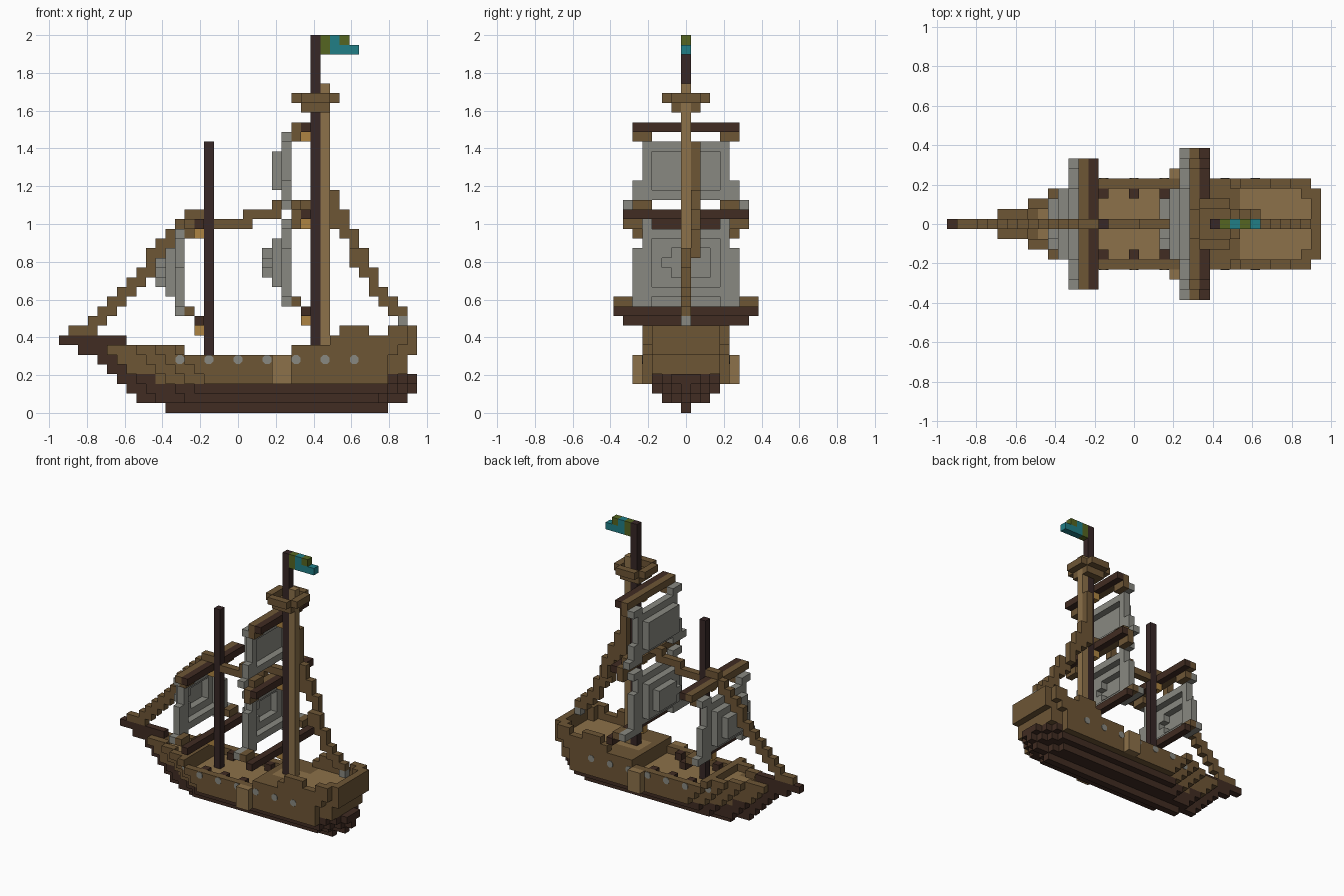
import bpy, bmesh, math

V = 2 / 39  # edge length of one block

if "Cube" in bpy.data.objects:
    bpy.data.objects.remove(bpy.data.objects["Cube"])


def material(name, rgb):
    m = bpy.data.materials.new(name)
    m.use_nodes = True
    m.diffuse_color = (*rgb, 1)
    m.node_tree.nodes["Principled BSDF"].inputs["Base Color"].default_value = (*rgb, 1)
    return m


brown = material("brown wood", (0.155, 0.092, 0.036))
dark = material("dark wood", (0.052, 0.025, 0.016))
pole = material("mast wood", (0.038, 0.02, 0.019))
tan = material("light wood", (0.265, 0.165, 0.067))
gold = material("golden wood", (0.42, 0.23, 0.055))
grey = material("grey cloth", (0.25, 0.25, 0.22))
green = material("green", (0.09, 0.13, 0.015))
teal = material("teal", (0.015, 0.21, 0.24))


def box(x, y, z):
    """Set of grid cells; every range is inclusive, a single number is one cell."""
    rx, ry, rz = [range(r[0], r[1] + 1) if isinstance(r, tuple) else (r,) for r in (x, y, z)]
    return {(i, j, k) for i in rx for j in ry for k in rz}


def both(x, y, z):
    """Cells mirrored across the centre line."""
    cells = box(x, y, z)
    return cells | {(i, -j, k) for i, j, k in cells}


def chain(spans, y=0):
    cells = set()
    for x, z in spans:
        cells |= box(x, y, z)
    return cells


def build(name, mat, cells):
    """Blocky object made of the outer faces of its cells."""
    bm = bmesh.new()
    cache = {}

    def vert(p):
        if p not in cache:
            cache[p] = bm.verts.new(((p[0] - .5) * V, (p[1] - .5) * V, p[2] * V))
        return cache[p]

    for c in cells:
        for axis in range(3):
            for side in (0, 1):
                n = list(c)
                n[axis] += 2 * side - 1
                if tuple(n) in cells:
                    continue
                loop = []
                for a, b in ((0, 0), (1, 0), (1, 1), (0, 1)):
                    p = list(c)
                    p[axis] += side
                    p[(axis + 1) % 3] += a
                    p[(axis + 2) % 3] += b
                    loop.append(vert(tuple(p)))
                bm.faces.new(loop if side else loop[::-1])
    me = bpy.data.meshes.new(name)
    bm.to_mesh(me)
    bm.free()
    me.materials.append(mat)
    ob = bpy.data.objects.new(name, me)
    bpy.context.collection.objects.link(ob)


def bow_width(i):
    """Half breadth of the rail line at a station."""
    for limit, w in ((-14, 0), (-11, 1), (-9, 2), (-7, 3)):
        if i <= limit:
            return w
    return 4


# Last station at full breadth for each layer above the keel
full_end = (15, 14, 15, 15, 15, 15, 16, 17, 17)


def breadth(i, z):
    """Half breadth of a layer: finer towards the bow, the stern and the keel."""
    w = min(bow_width(i - max(0, 6 - z)), z + 1)
    past = max(0, i - full_end[z])
    return max(0, w - (past if z < 4 else min(past, 1)))


def layer(start, end, z):
    cells = set()
    for i in range(start, end + 1):
        cells |= box(i, (-breadth(i, z), breadth(i, z)), z)
    return cells


# Lower hull: stepped keel layers, pointed at bow and stern
keel = box((-7, 15), 0, 0) | box((-18, -12), 0, 7)
for start, end, z in ((-10, 17, 1), (-11, 18, 2), (-12, -9, 3), (16, 18, 3),
                      (-13, -12, 4), (-14, -13, 5), (-16, -14, 6)):
    keel |= layer(start, end, z)
build("keel", dark, keel)


# Upper hull: solid planking up to the deck, then rails of varying height
def rail_top(i):
    for limit, top in ((-6, 6), (5, 5), (9, 6), (10, 7), (13, 8), (15, 7)):
        if i <= limit:
            return top
    return 8


def deck_level(i):
    return 5 if i < -5 else 4 if i < 6 else 6


hull, deck = set(), set()
for z, start, end in ((3, -8, 15), (4, -11, 17), (5, -12, 17), (6, -13, 18),
                      (7, 10, 18), (8, 10, 18)):
    for i, j, k in layer(start, end, z):
        if k > rail_top(i):
            continue
        if abs(j) == breadth(i, k) or i in (-13, 6, 18) or k < deck_level(i):
            hull.add((i, j, k))
        elif k == deck_level(i):
            (hull if 6 < i < 11 and abs(j) > 1 else deck).add((i, j, k))
hull |= box(-6, (-3, 3), (5, 6)) | both(17, 3, (7, 8))
build("hull", brown, hull)
build("deck", tan, deck - hull)
build("side_planks", tan, both((4, 5), 5, (3, 5)))

# Guns and round gun ports
build("guns", dark, both(-3, 3, 5) | both(0, 3, 5) | both(3, 3, 5))
for i in range(-6, 13, 3):
    for side in (-1, 1):
        bpy.ops.mesh.primitive_cylinder_add(
            vertices=8, radius=V * .5, depth=.006,
            location=(i * V, side * (breadth(i, 5) + .5) * V, 5.5 * V),
            rotation=(math.pi / 2, math.pi / 8, 0))
        port = bpy.context.object
        port.name = "gun_port"
        port.data.materials.append(grey)

# Masts and lookout
build("fore_mast", pole, box(-3, 0, (5, 27)))
build("main_mast", pole, box(8, 0, (5, 38)))
build("main_mast_back", tan, box(9, 0, (7, 33)))
rim = box((6, 10), (-2, 2), 32) - box((7, 9), (-1, 1), 32)
rim -= {(i, j, 32) for i in (6, 10) for j in (-2, 2)}
build("lookout", brown, rim | box((7, 9), (-1, 1), 31) - box((8, 9), 0, 31))

# Flag
build("flag_green", green, box(9, 0, (37, 38)) | box(11, 0, 38))
build("flag_teal", teal, box((10, 12), 0, 37) | box(10, 0, 38))


def sail(name, x, low, high, wide, foot, bulge):
    """Cloth shell bulging forward, with corner tips reaching the yards."""
    cells = set()
    for z in range(low + 1, high):
        w = 5 if z - low <= wide else 4
        for j in range(-w, w + 1):
            edge = min(z - low, high - z)
            depth = (edge > 1 and abs(j) < 4) + (edge > 2 and abs(j) < 3 and bulge)
            if depth == 2 and edge == 3 and abs(j) == 2 and j * (z - low) < 0:
                depth = 1
            cells.add((x - depth, j, z))
    cells |= both(x, (4, foot), low) | both(x, (4, 5), high)
    build(name, grey, cells)


sail("fore_sail", -6, 10, 18, 4, 6, True)
sail("main_sail", 5, 11, 19, 5, 7, True)
sail("top_sail", 5, 21, 28, 2, 6, False)


def yard(name, x, z, w, beam, tips):
    """Dark spar, brown lashings in front of it and a golden peg at the mast."""
    build(name, dark, box(x, (-w, w), z))
    front = box(x - 1, (-w, w), z) if beam else set()
    for rise, inner in tips:
        front |= both(x - 1, (inner, inner + 1), z + rise)
    build(name + "_lashing", brown, front)
    build(name + "_peg", gold, box(x, 0, z - 1))


yard("fore_lower_yard", -4, 9, 6, False, [(1, 5)])
yard("fore_upper_yard", -4, 19, 6, True, [(-1, 4)])
yard("main_lower_yard", 7, 10, 7, False, [(1, 6)])
yard("main_middle_yard", 7, 20, 6, True, [(1, 4), (-1, 5)])
yard("main_top_yard", 7, 29, 5, True, [(-1, 4)])

# Rigging: bow stay, stay between the masts, stern stay
bow = [((-17, -15), 8), ((-15, -14), 9)]
bow += [(i, (i + 23, i + 24)) for i in range(-14, -9)]
bow += [(-9, (14, 16)), (-8, (15, 17)), (-7, (17, 18)), (-6, (18, 19)), ((-5, -4), 20)]
build("bow_stay", brown, chain(bow))
build("middle_stay", brown, chain([((-2, 1), 19), ((1, 4), 20), ((4, 7), 21)]))
build("stern_stay", brown,
      chain([(12, (15, 16)), (13, (14, 16)), (14, (12, 14)), (15, (11, 12)),
             (16, (10, 11)), (17, 10)])
      | chain([(9, (20, 27)), (10, (19, 22)), (11, (18, 20)), (12, (16, 18))], 1))
build("stay_anchor", grey, box(17, 0, 9))
